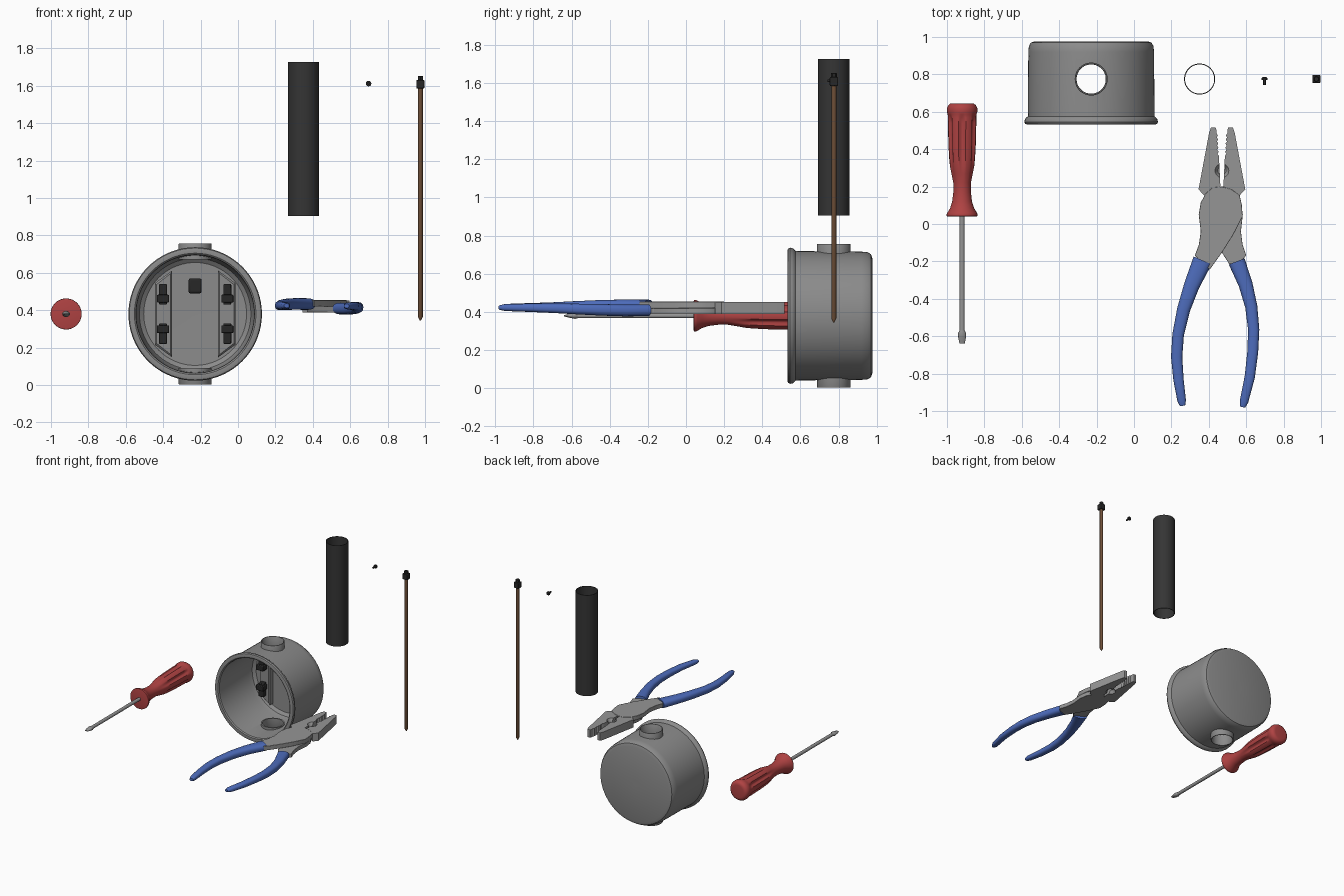
import bpy, bmesh, math
from mathutils import Vector, Matrix

if "Cube" in bpy.data.objects:
    bpy.data.objects.remove(bpy.data.objects["Cube"])


def material(name, *rgb):
    m = bpy.data.materials.new(name)
    m.diffuse_color = (*rgb, 1)
    m.use_nodes = True
    m.node_tree.nodes["Principled BSDF"].inputs["Base Color"].default_value = m.diffuse_color
    return m


GREY = material("box grey", .26, .26, .26)
STEEL = material("tool steel", .30, .30, .30)
RED = material("red plastic", .43, .055, .055)
BLUE = material("blue rubber", .075, .15, .50)
DARK = material("dark pipe", .035, .035, .035)
BLACK = material("black metal", .02, .02, .02)
BROWN = material("copper brown", .16, .08, .04)


def finish(name, bm, mat):
    bmesh.ops.recalc_face_normals(bm, faces=bm.faces[:])
    me = bpy.data.meshes.new(name)
    bm.to_mesh(me)
    bm.free()
    me.materials.append(mat)
    ob = bpy.data.objects.new(name, me)
    bpy.context.collection.objects.link(ob)
    smooth(ob)
    return ob


def activate(ob):
    bpy.ops.object.select_all(action='DESELECT')
    ob.select_set(True)
    bpy.context.view_layer.objects.active = ob


def smooth(ob):
    activate(ob)
    bpy.ops.object.shade_smooth_by_angle(angle=math.radians(35))


def loft(name, rings, mat, closed=False):
    """Skin a list of point rings; cap the ends, or join them when closed."""
    bm = bmesh.new()
    vs = [[bm.verts.new(p) for p in r] for r in rings]
    n = len(vs[0])
    pairs = list(zip(vs, vs[1:])) + ([(vs[-1], vs[0])] if closed else [])
    for a, b in pairs:
        for i in range(n):
            j = (i + 1) % n
            bm.faces.new((a[i], a[j], b[j], b[i]))
    if not closed:
        bm.faces.new(vs[0])
        bm.faces.new(vs[-1])
    return finish(name, bm, mat)


def lathe(name, profile, axis, centre, mat, n=48, closed=False, flutes=6):
    """Spin (position, radius[, flute depth]) points about the y or z axis."""
    rings = []
    for p in profile:
        t, r = p[:2]
        f = p[2] if len(p) > 2 else 0
        ring = []
        for i in range(n):
            a = 2 * math.pi * i / n
            q = r * (1 - f * max(0, math.cos(flutes * a)))
            u, v = q * math.sin(a), q * math.cos(a)
            ring.append((centre[0] + u, t, centre[1] + v) if axis == 'y'
                        else (centre[0] + u, centre[1] + v, t))
        rings.append(ring)
    return loft(name, rings, mat, closed)


def slab(name, pts, z0, z1, mat, bevel=.006):
    """Extrude an xy outline from z0 to z1."""
    ob = loft(name, [[(x, y, z) for x, y in pts] for z in (z0, z1)], mat)
    if bevel:
        b = ob.modifiers.new("edge", 'BEVEL')
        b.width, b.segments, b.limit_method = bevel, 2, 'ANGLE'
        b.angle_limit = math.radians(50)
    return ob


def block(name, x, y, z, sx, sy, sz, mat, bevel=.005):
    pts = [(x + a * sx / 2, y + b * sy / 2) for a, b in ((-1, -1), (1, -1), (1, 1), (-1, 1))]
    return slab(name, pts, z - sz / 2, z + sz / 2, mat, bevel)


def cut(ob, cutter):
    m = ob.modifiers.new("cut", 'BOOLEAN')
    m.operation, m.object, m.solver = 'DIFFERENCE', cutter, 'EXACT'
    activate(ob)
    bpy.ops.object.modifier_apply(modifier=m.name)
    bpy.data.objects.remove(cutter)
    smooth(ob)


# Round junction box, open at the front, with a rolled rim
BX, BY, BZ = -.229, .775, .38
box = lathe("junction_box", [
    (.977, .02), (.977, .30), (.97, .322), (.952, .333), (.92, .336), (.575, .339), (.568, .348),
    (.558, .355), (.545, .357), (.535, .352), (.532, .342), (.533, .325), (.54, .317),
    (.56, .315), (.90, .308), (.935, .298), (.953, .275), (.955, .02)],
    'y', (BX, BZ), GREY, 72)
cut(box, lathe("hole_cutter", [(-.2, .079), (1, .079)], 'z', (BX, BY), GREY))

# Threaded hubs above and below the box
for s, name in ((1, "top_hub"), (-1, "bottom_hub")):
    prof = [(.29, .078), (.372, .078), (.377, .081), (.377, .086), (.373, .088), (.29, .088)]
    lathe(name, [(BZ + s * t, r) for t, r in prof], 'z', (BX, BY), GREY, closed=True)

# Raised mounting plates and their terminals inside the box
for s, side in ((-1, "left"), (1, "right")):
    rings = []
    for y, k in ((.96, 0), (.915, 0), (.905, .008)):
        outline = ((.123 + k, .232 - k * 2), (.215 - k, .165 - k),
                   (.215 - k, -.165 + k), (.123 + k, -.232 + k * 2))
        rings.append([(BX + s * x, y, BZ + z) for x, z in outline])
    loft(side + "_mounting_plate", rings, GREY)
    for t, level in ((1, "upper"), (-1, "lower")):
        x = BX + s * .172
        block(f"{side}_{level}_terminal_post", x, .89, BZ + t * .105, .042, .05, .11, BLACK)
        block(f"{side}_{level}_terminal_jaw", x, .875, BZ + t * .082, .064, .06, .042, BLACK)
block("centre_terminal", BX, .93, .53, .07, .06, .08, BLACK, .01)

# Conduit pipe
lathe("conduit_pipe", [(.905, .083), (1.727, .083), (1.727, .078), (.905, .078)],
      'z', (.351, BY), DARK, closed=True)

# Small loose screw, head to the back
lathe("small_screw", [(.742, .007), (.77, .007), (.771, .015), (.78, .015), (.785, .01)],
      'y', (.698, 1.612), BLACK, 20)

# Ground rod with its clamp
RX, RY = .975, .775
lathe("ground_rod", [(.345, .003), (.365, .013), (1.60, .013)], 'z', (RX, RY), BROWN, 24)
block("rod_clamp", RX, RY, 1.608, .043, .043, .046, BLACK, .004)
lathe("clamp_cap", [(1.62, .016), (1.65, .016), (1.653, .013)], 'z', (RX, RY), BLACK, 6)

# Screwdriver: fluted handle, round shaft and flat tip
SX, SZ = -.919, .38
lathe("screwdriver_handle", [
    (.645, .05), (.643, .064), (.635, .074), (.62, .081), (.60, .081), (.585, .077),
    (.57, .076, .10), (.54, .076, .18), (.42, .073, .18), (.35, .069, .14), (.31, .065, .08),
    (.27, .057, .03), (.22, .047), (.17, .047), (.12, .053), (.085, .064), (.06, .079),
    (.05, .083), (.042, .082), (.04, .074)], 'y', (SX, SZ), RED, 72)
lathe("screwdriver_shaft", [(.06, .013), (-.59, .013)], 'y', (SX, SZ), STEEL, 24)
tip = []
for y, rx, rz in ((-.57, .014, .014), (-.582, .021, .016), (-.605, .021, .012), (-.64, .014, .003)):
    tip.append([(SX + rx * math.cos(a * math.pi / 8), y, SZ + rz * math.sin(a * math.pi / 8))
                for a in range(16)])
loft("screwdriver_tip", tip, STEEL)

# Pliers: two toothed jaws with a round grip recess
PX, Z0, ZM, Z1 = .47, .388, .42, .452
jaw = [(.008, .2), (.095, .153), (.125, .185), (.068, .49), (.058, .517), (.034, .517), (.029, .50)]
for i in range(6):
    y = .485 - i * .022
    jaw += [(.029 - i * .001, y), (.021 - i * .001, y - .011)]
for s, side in ((1, "right"), (-1, "left")):
    ob = slab(side + "_jaw", [(PX + s * x, y) for x, y in jaw], Z0, Z1, STEEL, 0)
    for za, zb in ((Z1 + .002, Z1 - .026), (Z0 - .002, Z0 + .026)):
        cut(ob, lathe("grip_cutter", [(za, .038), (zb, .022)], 'z', (PX, .285), STEEL, 32))

# Crossing necks, one above the other
neck = [(0, .2), (.052, .185), (.095, .153), (.106, .105), (.111, .04), (.058, -.062),
        (0, -.153), (-.065, -.244), (-.145, -.169), (-.123, -.11), (-.113, -.04),
        (-.124, .05), (-.113, .115), (-.087, .163), (-.05, .195)]
slab("upper_neck", [(PX + x, y) for x, y in neck], ZM, Z1 + .002, STEEL, .002)
slab("lower_neck", [(PX - .9 * x, y) for x, y in neck], Z0, ZM, STEEL, .002)


# Curved rubber grips: points are (x, y, z, width, thickness)
def grip(name, path):
    rings = []
    for i, (x, y, z, w, h) in enumerate(path):
        a, b = path[max(i - 1, 0)], path[min(i + 1, len(path) - 1)]
        d = Vector((b[0] - a[0], b[1] - a[1])).normalized()
        ring = []
        for k in range(24):
            t = 2 * math.pi * k / 24
            c, s = math.cos(t), math.sin(t)
            u = math.copysign(abs(c) ** .8, c) * w / 2
            v = math.copysign(abs(s) ** .8, s) * h / 2
            ring.append((x - d.y * u, y + d.x * u, z + v))
        rings.append(ring)
    loft(name, rings, BLUE)


grip("left_grip", [
    (.367, -.195, .433, .105, .062), (.308, -.33, .434, .083, .062), (.265, -.458, .432, .07, .06),
    (.236, -.592, .428, .062, .056), (.228, -.71, .425, .06, .05), (.238, -.833, .424, .055, .044),
    (.255, -.945, .424, .046, .036), (.260, -.972, .424, .028, .022)])
grip("right_grip", [
    (.549, -.2, .409, .09, .062), (.597, -.324, .408, .075, .062), (.627, -.442, .411, .065, .06),
    (.64, -.565, .415, .06, .056), (.635, -.683, .419, .058, .05), (.619, -.817, .422, .055, .044),
    (.588, -.95, .423, .046, .036), (.580, -.979, .423, .028, .022)])
